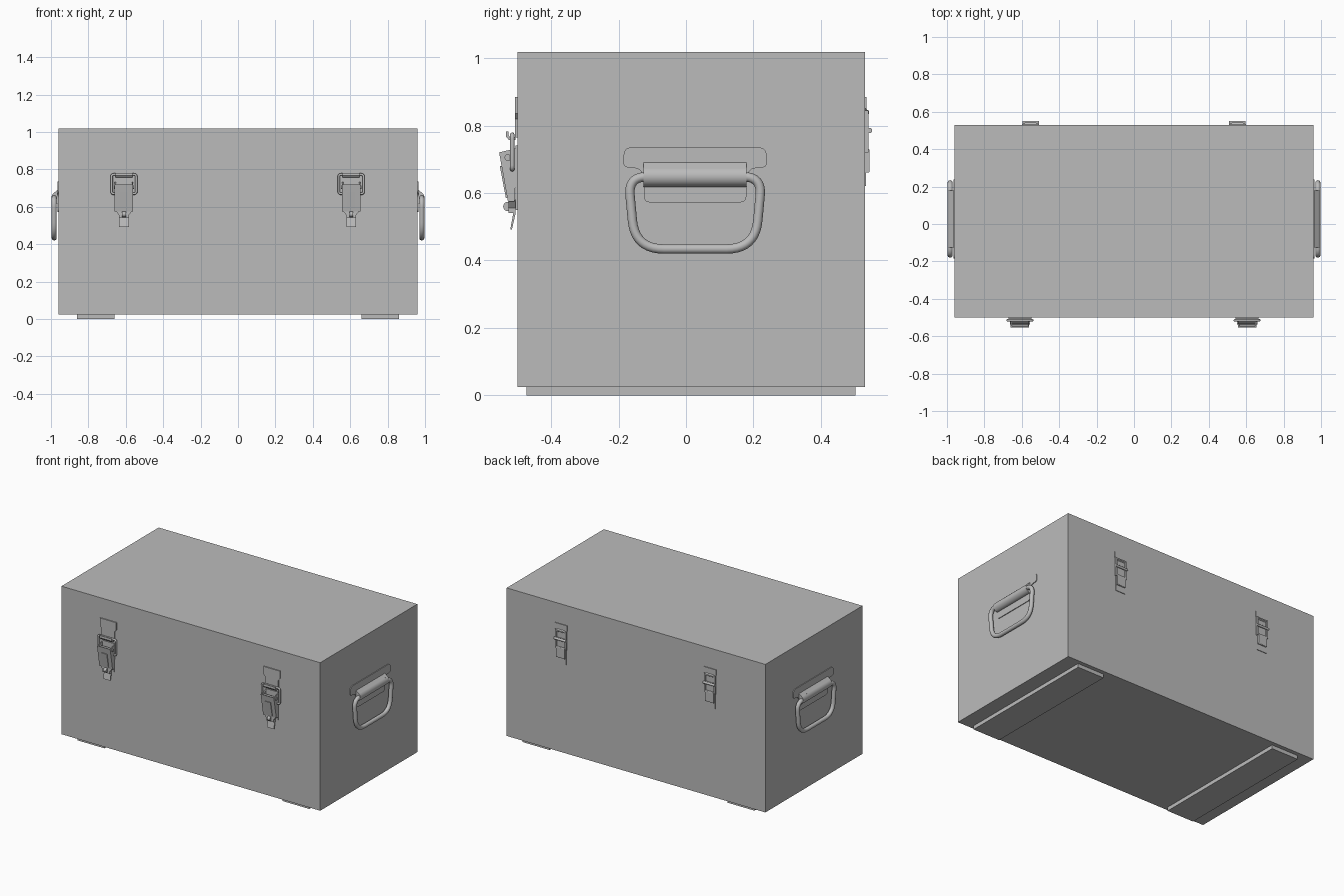
import bpy, bmesh, math
from mathutils import Vector

if "Cube" in bpy.data.objects:
    bpy.data.objects.remove(bpy.data.objects["Cube"])

grey = bpy.data.materials.new("steel grey")
grey.diffuse_color = (0.5, 0.5, 0.5, 1)
grey.use_nodes = True
grey.node_tree.nodes["Principled BSDF"].inputs["Base Color"].default_value = grey.diffuse_color


def finish(name, bm, smooth=False):
    bmesh.ops.recalc_face_normals(bm, faces=bm.faces)
    me = bpy.data.meshes.new(name)
    bm.to_mesh(me)
    bm.free()
    ob = bpy.data.objects.new(name, me)
    bpy.context.collection.objects.link(ob)
    me.materials.append(grey)
    if smooth:
        bpy.ops.object.select_all(action='DESELECT')
        bpy.context.view_layer.objects.active = ob
        ob.select_set(True)
        bpy.ops.object.shade_smooth_by_angle(angle=math.radians(40))
    return ob


def prism(name, pts, axis, a, b):
    """Extrude a 2D outline along an axis; the outline uses the other two axes in order."""
    def at(p, d):
        v = list(p)
        v.insert(axis, d)
        return v
    bm = bmesh.new()
    lo = [bm.verts.new(at(p, a)) for p in pts]
    hi = [bm.verts.new(at(p, b)) for p in pts]
    bm.faces.new(lo)
    bm.faces.new(hi)
    n = len(pts)
    for i in range(n):
        bm.faces.new((lo[i], lo[(i + 1) % n], hi[(i + 1) % n], hi[i]))
    return finish(name, bm)


def box(name, x, y, z):
    return prism(name, [(x[0], y[0]), (x[1], y[0]), (x[1], y[1]), (x[0], y[1])], 2, *z)


def rounded(pts, radii, seg=8):
    """Round the corners of a closed 2D outline."""
    out = []
    for i, p in enumerate(pts):
        p, a, b = Vector(p), Vector(pts[i - 1]), Vector(pts[(i + 1) % len(pts)])
        if not radii[i]:
            out.append(tuple(p))
            continue
        s, e = p + (a - p).normalized() * radii[i], p + (b - p).normalized() * radii[i]
        for k in range(seg + 1):
            t = k / seg
            out.append(tuple(s * (1 - t) ** 2 + p * 2 * t * (1 - t) + e * t * t))
    return out


def wire(name, path, r, closed=True, sides=14):
    """Sweep a round bar along a planar path."""
    path = [Vector(p) for p in path]
    n = len(path)
    normal = (path[1] - path[0]).cross(path[n // 2] - path[0]).normalized()
    bm = bmesh.new()
    rings = []
    for i, p in enumerate(path):
        t = (path[(i + 1) % n] - path[i - 1]).normalized()
        side = normal.cross(t).normalized()
        rings.append([bm.verts.new(p + r * (side * math.cos(q) + normal * math.sin(q)))
                      for q in (math.tau * k / sides for k in range(sides))])
    for i in range(n):
        u, v = rings[i], rings[(i + 1) % n]
        for k in range(sides):
            j = (k + 1) % sides
            bm.faces.new((u[k], u[j], v[j], v[k]))
    return finish(name, bm, True)


def rod(name, axis, c, r, a, b, sides=24):
    pts = [(c[0] + r * math.cos(math.tau * k / sides), c[1] + r * math.sin(math.tau * k / sides))
           for k in range(sides)]
    ob = prism(name, pts, axis, a, b)
    bpy.ops.object.select_all(action='DESELECT')
    bpy.context.view_layer.objects.active = ob
    ob.select_set(True)
    bpy.ops.object.shade_smooth_by_angle(angle=math.radians(40))
    return ob


# Case body, lid and two runners underneath
SEAM = 0.79
box("case_body", (-0.96, 0.96), (-0.50, 0.53), (0.025, SEAM))
box("case_lid", (-0.96, 0.96), (-0.50, 0.53), (SEAM, 1.018))
for s in (-1, 1):
    box("runner", sorted((s * 0.66, s * 0.86)), (-0.473, 0.503), (0, 0.025))

# End handles: backing plate, rolled barrel and swinging ring
YC = 0.027
half = [(0.212, 0.735), (0.212, 0.677), (0.165, 0.672), (0.152, 0.65), (0.152, 0.572)]
hr = [0.025, 0.012, 0.012, 0.01, 0.02]
plate = rounded([(YC + y, z) for y, z in half] + [(YC - y, z) for y, z in half[::-1]],
                hr + hr[::-1], 5)
ring_half = [(0.198, 0.648), (0.178, 0.434)]
ring = rounded([(YC + y, z) for y, z in ring_half] + [(YC - y, z) for y, z in ring_half[::-1]],
               [0.055, 0.085, 0.085, 0.055], 10)
for s in (-1, 1):
    prism("handle_plate", plate, 0, s * 0.959, s * 0.965)
    rod("handle_barrel", 0 + 1, (s * 0.966, 0.649), 0.031, YC - 0.153, YC + 0.153)
    # sloping web that joins the plate to the barrel
    prism("handle_web", [(s * 0.96, 0.69), (s * 0.965, 0.69), (s * 0.985, 0.674), (s * 0.96, 0.65)],
          1, YC - 0.153, YC + 0.153)
    wire("handle_ring", [(s * 0.983, y, z) for y, z in ring], 0.0138)

# Front toggle latches
for cx in (-0.61, 0.605):
    strike = [(0.061, 0.885), (0.061, 0.835), (0.048, 0.82), (0.048, 0.765)]
    prism("latch_strike", [(cx + x, z) for x, z in strike] + [(cx - x, z) for x, z in strike[::-1]],
          1, -0.507, -0.499)
    # upturned hook on the strike
    prism("latch_hook", [(-0.505, 0.757), (-0.525, 0.757), (-0.534, 0.768), (-0.533, 0.782),
                         (-0.527, 0.782), (-0.526, 0.771), (-0.522, 0.766), (-0.505, 0.766)],
          0, cx - 0.045, cx + 0.045)
    # pull loop around the hook
    loop = rounded([(cx - 0.066, 0.67), (cx + 0.066, 0.67), (cx + 0.066, 0.773), (cx - 0.066, 0.773)],
                   [0.012] * 4, 4)
    wire("latch_loop", [(x, -0.515, z) for x, z in loop], 0.0065, sides=10)
    # channel shaped lever: two cheeks, front face, pivot
    cheek = [(-0.501, 0.733), (-0.554, 0.72), (-0.528, 0.575), (-0.508, 0.575)]
    for s in (-1, 1):
        prism("lever_cheek", cheek, 0, cx + s * 0.042, cx + s * 0.049)
    face = [(-0.554, 0.72), (-0.528, 0.575), (-0.521, 0.575), (-0.547, 0.72)]
    prism("lever_face", face, 0, cx - 0.045, cx + 0.045)
    rod("lever_pivot", 0, (-0.528, 0.705), 0.01, cx - 0.054, cx + 0.054, 16)
    # raised rib on the lever
    prism("lever_rib", [(y - 0.004, z) for y, z in ((-0.548, 0.68), (-0.53, 0.585), (-0.52, 0.585),
                                                  (-0.54, 0.68))], 0, cx - 0.022, cx + 0.022)
    # tapering tongue, pull tab and lock stud
    tongue = [(0.045, 0.58), (0.026, 0.555), (0.026, 0.54)]
    prism("lever_tongue", [(cx + x, z) for x, z in tongue] + [(cx - x, z) for x, z in tongue[::-1]],
          1, -0.526, -0.506)
    prism("pull_tab", [(-0.510, 0.55), (-0.505, 0.54), (-0.516, 0.492), (-0.521, 0.492), (-0.512, 0.54)],
          0, cx - 0.026, cx + 0.026)
    rod("lock_stud", 0, (-0.528, 0.56), 0.014, cx - 0.01, cx + 0.01, 16)
    # base plate fixed to the body
    box("latch_base", (cx - 0.045, cx + 0.045), (-0.505, -0.499), (0.55, 0.74))

# Back hinges
for cx in (-0.553, 0.553):
    leaf = [(0.046, 0.885), (0.046, 0.85), (0.034, 0.84), (0.034, 0.795)]
    prism("hinge_upper_leaf", [(cx + x, z) for x, z in leaf] + [(cx - x, z) for x, z in leaf[::-1]],
          1, 0.529, 0.535)
    prism("hinge_lip", [(0.532, 0.85), (0.543, 0.843), (0.543, 0.835), (0.532, 0.828)],
          0, cx - 0.03, cx + 0.03)
    rod("hinge_pin", 0, (0.544, 0.785), 0.008, cx - 0.044, cx + 0.044, 16)
    for s in (-1, 1):
        box("hinge_arm", (cx + s * 0.036 - 0.006, cx + s * 0.036 + 0.006), (0.53, 0.541), (0.72, 0.845))
    prism("hinge_strap", rounded([(0.531, 0.66), (0.544, 0.66), (0.544, 0.732), (0.531, 0.732)],
                                 [0, 0.006, 0.006, 0], 4), 0, cx - 0.032, cx + 0.032)
    box("hinge_lower_leaf", (cx - 0.036, cx + 0.036), (0.529, 0.534), (0.62, 0.79))
